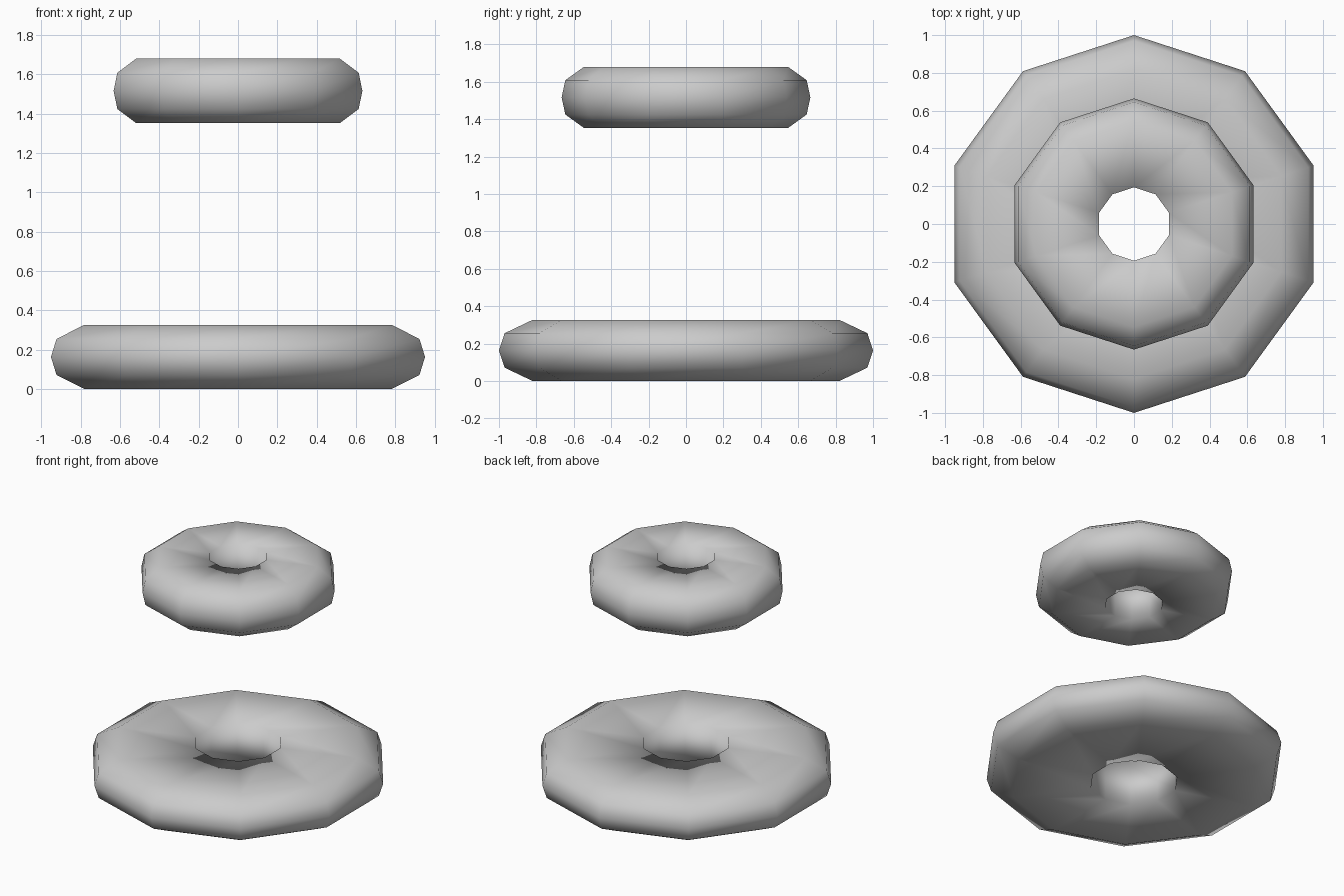
import bpy, bmesh, math

if "Cube" in bpy.data.objects:
    bpy.data.objects.remove(bpy.data.objects["Cube"])

SIDES = 10


def make_ring(name, z, scale, height=0.327):
    h = height / 2
    # cross-section (radius, height from middle): bulged outer rim, flat faces, straight bore
    profile = [(1.0, 0), (0.97, 0.092), (0.82, h), (0.292, h),
               (0.292, -h), (0.82, -h), (0.97, -0.092)]
    bm = bmesh.new()
    loops = []
    for i in range(SIDES):
        a = math.pi / 2 + i * math.tau / SIDES
        loops.append([bm.verts.new((r * scale * math.cos(a), r * scale * math.sin(a), z + h + dz))
                      for r, dz in profile])
    n = len(profile)
    for i in range(SIDES):
        p, q = loops[i], loops[(i + 1) % SIDES]
        for j in range(n):
            k = (j + 1) % n
            bm.faces.new((p[j], q[j], q[k], p[k])).smooth = True
    bmesh.ops.recalc_face_normals(bm, faces=bm.faces)
    mesh = bpy.data.meshes.new(name)
    bm.to_mesh(mesh)
    bm.free()
    obj = bpy.data.objects.new(name, mesh)
    bpy.context.collection.objects.link(obj)
    return obj


# Large ring on the ground, smaller ring floating above
make_ring("lower_ring", 0.0, 1.0)
make_ring("upper_ring", 1.353, 0.665)
